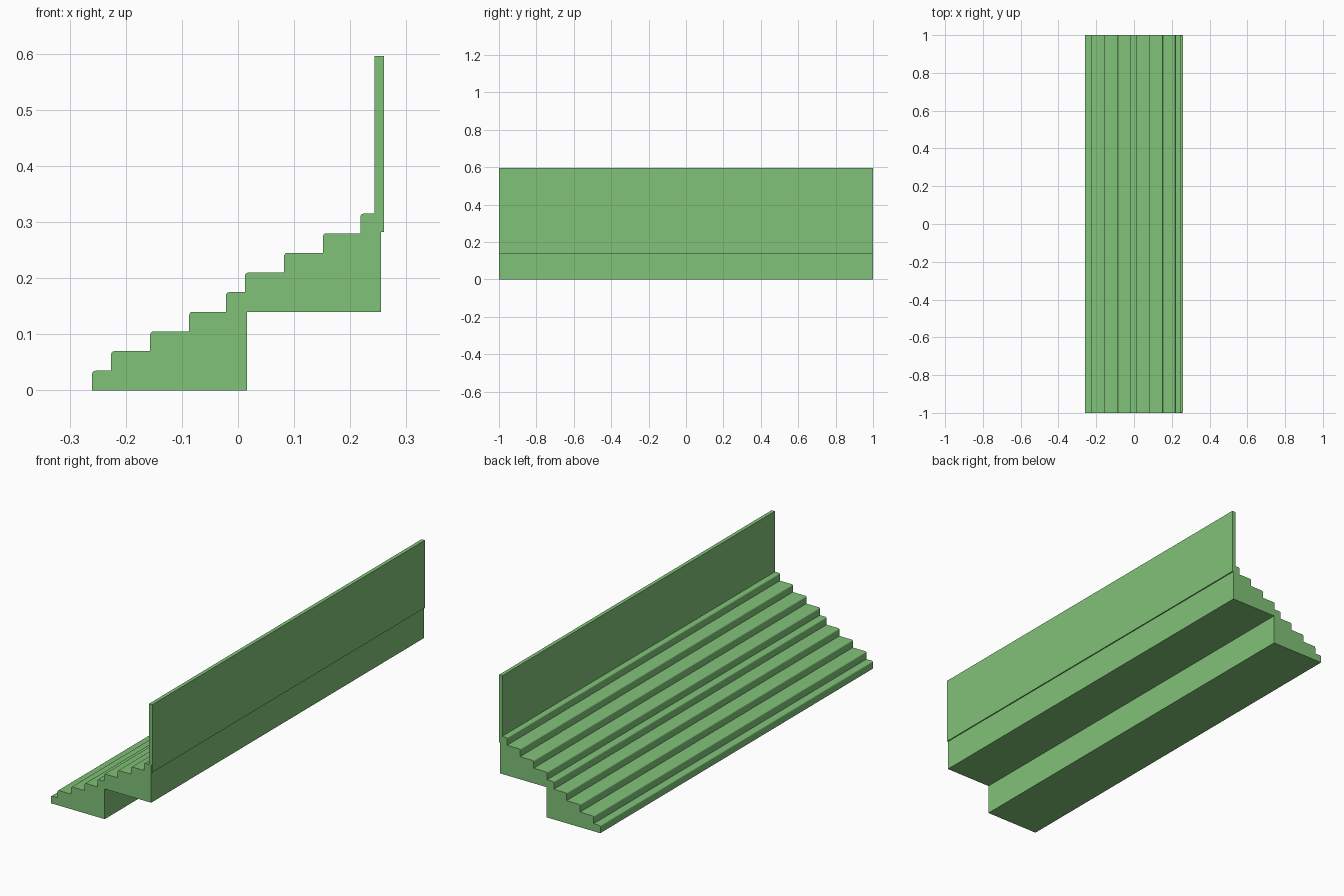
import bpy, bmesh, math

if "Cube" in bpy.data.objects:
    bpy.data.objects.remove(bpy.data.objects["Cube"])

green = bpy.data.materials.new("green")
green.diffuse_color = (0.22, 0.54, 0.19, 1)
green.use_nodes = True
green.node_tree.nodes["Principled BSDF"].inputs["Base Color"].default_value = green.diffuse_color

HALF = 1.0      # half length along y
RISE = 0.035
NOSE = 0.006    # rounding radius of each step edge


def extrude_profile(name, pts, half):
    """Extrude an (x, z) outline along y."""
    bm = bmesh.new()
    face = bm.faces.new([bm.verts.new((x, -half, z)) for x, z in pts])
    ext = bmesh.ops.extrude_face_region(bm, geom=[face])
    verts = [g for g in ext["geom"] if isinstance(g, bmesh.types.BMVert)]
    bmesh.ops.translate(bm, verts=verts, vec=(0, 2 * half, 0))
    bmesh.ops.recalc_face_normals(bm, faces=bm.faces)
    mesh = bpy.data.meshes.new(name)
    bm.to_mesh(mesh)
    bm.free()
    mesh.materials.append(green)
    obj = bpy.data.objects.new(name, mesh)
    bpy.context.collection.objects.link(obj)
    bpy.context.view_layer.objects.active = obj
    obj.select_set(True)
    bpy.ops.object.shade_smooth_by_angle(angle=math.radians(30))
    obj.select_set(False)
    return obj


def stair_profile(x0, z0):
    """Five rounded steps; the first and last treads are half depth."""
    risers = [0, 0.034, 0.1035, 0.173, 0.2395]
    pts = [(x0 + 0.276, z0), (x0, z0)]
    for i, r in enumerate(risers):
        x, top = x0 + r, z0 + (i + 1) * RISE
        if i:
            pts.append((x, top - RISE))
        for k in range(5):
            a = math.pi - k * math.pi / 8
            pts.append((x + NOSE + NOSE * math.cos(a),
                        top - NOSE + NOSE * math.sin(a)))
    pts.append((x0 + 0.276, z0 + 5 * RISE))
    return pts


# stepped blocks, the upper one overlapping the last step of the lower one
extrude_profile("lower_steps", stair_profile(-0.26, 0), HALF)
extrude_profile("upper_steps", stair_profile(-0.0215, 0.14), HALF)

# upright back panel
extrude_profile("back_panel", [(0.243, 0.282), (0.26, 0.282),
                               (0.26, 0.596), (0.243, 0.596)], HALF - 0.001)
